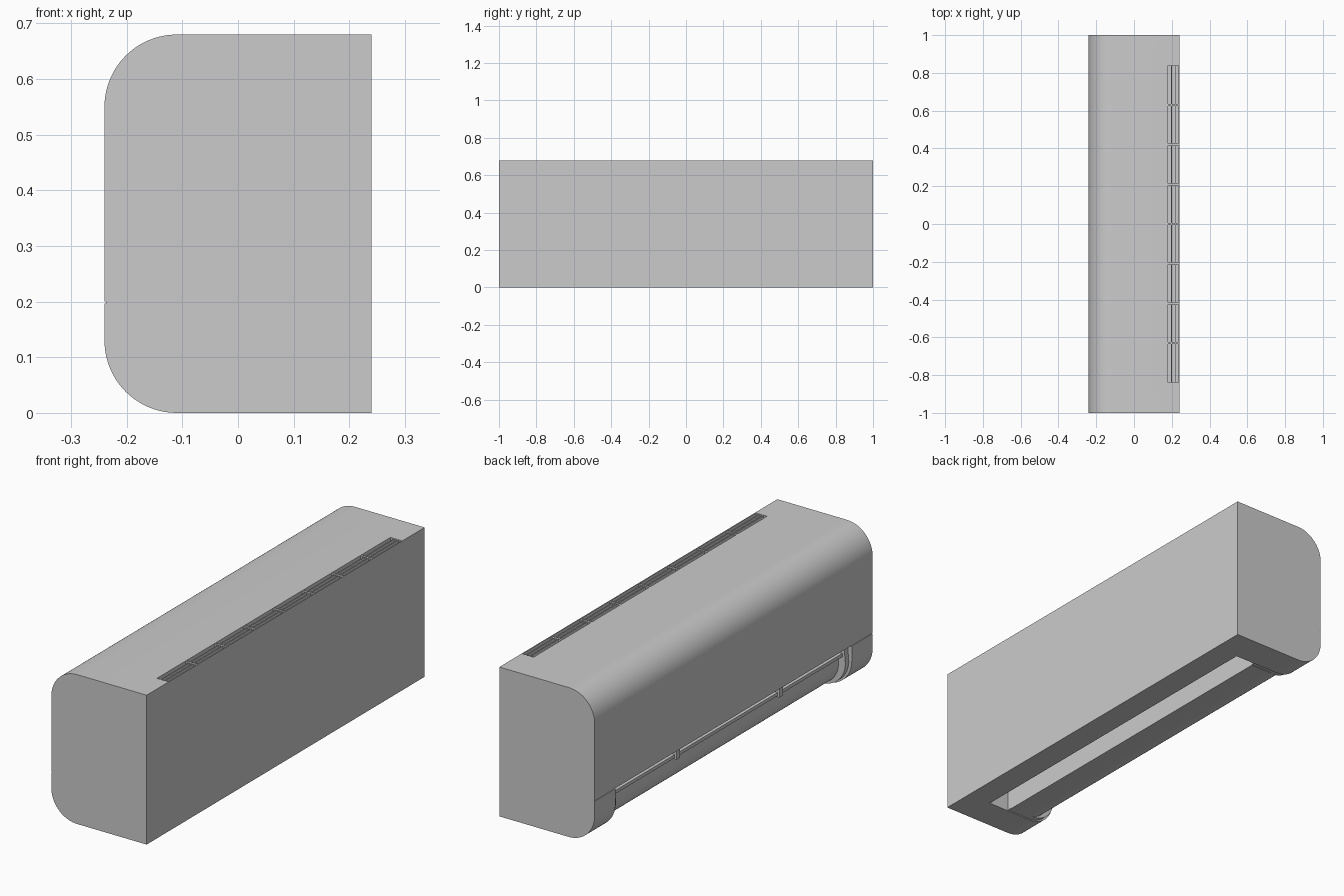
import bpy, bmesh, math

if "Cube" in bpy.data.objects:
    bpy.data.objects.remove(bpy.data.objects["Cube"])


def arc(cx, cz, r, a0, a1, n=20):
    return [(cx + r * math.cos(math.radians(a0 + (a1 - a0) * i / n)),
             cz + r * math.sin(math.radians(a0 + (a1 - a0) * i / n))) for i in range(n + 1)]


def extrude(name, profile, y0, y1):
    """Extrude an x-z profile along y."""
    bm = bmesh.new()
    face = bm.faces.new([bm.verts.new((x, y0, z)) for x, z in profile])
    out = bmesh.ops.extrude_face_region(bm, geom=[face])
    verts = [g for g in out["geom"] if isinstance(g, bmesh.types.BMVert)]
    bmesh.ops.translate(bm, verts=verts, vec=(0, y1 - y0, 0))
    bmesh.ops.recalc_face_normals(bm, faces=bm.faces)
    me = bpy.data.meshes.new(name)
    bm.to_mesh(me)
    bm.free()
    ob = bpy.data.objects.new(name, me)
    bpy.context.collection.objects.link(ob)
    return ob


def rect(x0, x1, z0, z1):
    return [(x0, z0), (x1, z0), (x1, z1), (x0, z1)]


def activate(ob):
    bpy.ops.object.select_all(action='DESELECT')
    ob.select_set(True)
    bpy.context.view_layer.objects.active = ob


def smooth(ob):
    activate(ob)
    bpy.ops.object.shade_smooth_by_angle(angle=math.radians(30))


def cut(ob, cutter):
    cutter.hide_render = True
    m = ob.modifiers.new("cut", 'BOOLEAN')
    m.operation, m.solver, m.object = 'DIFFERENCE', 'EXACT', cutter
    activate(ob)
    bpy.ops.object.modifier_apply(modifier=m.name)
    bpy.data.objects.remove(cutter)


# Housing: wall side at +x, rounded front corners at -x
R = 0.13
housing = extrude("housing", [(0.24, 0), (0.24, 0.68)]
                  + arc(-0.11, 0.55, R, 90, 180) + arc(-0.11, 0.13, R, 180, 270), -1, 1)

# Air outlet cavity and top grille recess
cut(housing, extrude("outlet_cutter", [(0.12, -0.1), (0.12, 0.16), (0.06, 0.24), (-0.20, 0.24),
                                       (-0.20, 0.2), (-0.4, 0.2), (-0.4, -0.1)], -0.85, 0.85))
cut(housing, extrude("grille_cutter", rect(0.18, 0.236, 0.64, 0.8), -0.84, 0.84))

# Seam between front panel and end caps
for s in (-1, 1):
    cut(housing, extrude("seam_cutter", rect(-0.3, -0.237, 0.197, 0.2),
                         min(s * 0.84, s * 1.1), max(s * 0.84, s * 1.1)))
smooth(housing)

# Top grille slats and cross bars
for i in range(2):
    x = 0.197 + i * 0.019
    extrude("grille_slat", rect(x, x + 0.005, 0.64, 0.679), -0.84, 0.84)
for i in range(1, 8):
    y = -0.84 + i * 0.21
    extrude("grille_bar", rect(0.18, 0.236, 0.64, 0.678), y - 0.005, y + 0.005)

# Outlet flap with flat inner face and rounded front
flap = extrude("outlet_flap", [(0.015, 0.002), (0.015, 0.17), (-0.19, 0.17)]
               + arc(-0.08, 0.112, 0.11, 180, 270), -0.83, 0.83)
smooth(flap)

# Inner cheeks beside the flap
for s in (-1, 1):
    cheek = extrude("outlet_cheek", [(0.015, 0.004), (0.015, 0.24), (-0.215, 0.24)]
                    + arc(-0.105, 0.124, 0.12, 180, 270),
                    min(s * 0.825, s * 0.852), max(s * 0.825, s * 0.852))
    smooth(cheek)

# Guide rail with clips in the gap above the flap
extrude("guide_rail", rect(-0.21, -0.195, 0.15, 0.165), -0.83, 0.83)
for y in (-0.37, 0.37):
    extrude("rail_clip", rect(-0.22, -0.18, 0.145, 0.2), y - 0.012, y + 0.012)
